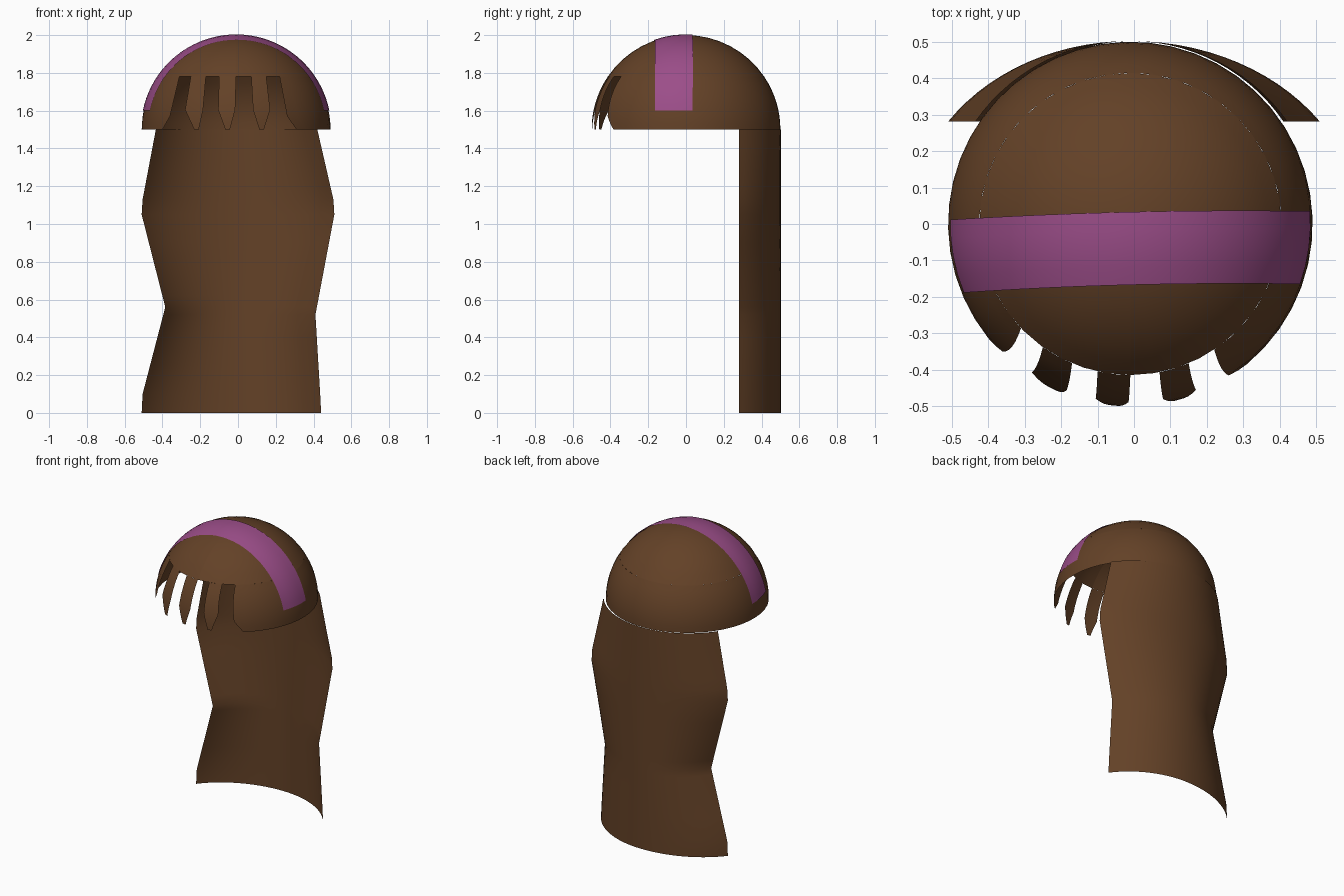
import bpy, math

if "Cube" in bpy.data.objects:
    bpy.data.objects.remove(bpy.data.objects["Cube"])

R, CX, CZ = 0.5, -0.01, 1.5      # cap sphere radius and centre


def material(name, rgb):
    m = bpy.data.materials.new(name)
    m.diffuse_color = (*rgb, 1)
    m.use_nodes = True
    m.node_tree.nodes["Principled BSDF"].inputs["Base Color"].default_value = m.diffuse_color
    return m


brown = material("brown hair", (0.125, 0.053, 0.02))
purple = material("purple band", (0.33, 0.075, 0.25))


def sheet(name, nu, nv, fn, mat):
    """Smooth surface from fn(u, v); u runs anticlockwise seen from above, v runs downwards."""
    verts = [fn(i / nu, j / nv) for j in range(nv + 1) for i in range(nu + 1)]
    w = nu + 1
    faces = [(j * w + i, (j + 1) * w + i, (j + 1) * w + i + 1, j * w + i + 1)
             for j in range(nv) for i in range(nu)]
    me = bpy.data.meshes.new(name)
    me.from_pydata(verts, [], faces)
    me.validate()
    me.materials.append(mat)
    for p in me.polygons:
        p.use_smooth = True
    ob = bpy.data.objects.new(name, me)
    bpy.context.collection.objects.link(ob)
    bpy.context.view_layer.objects.active = ob
    ob.select_set(True)
    bpy.ops.object.shade_smooth_by_angle(angle=math.radians(40))
    ob.select_set(False)
    return ob


def interp(table, z):
    """Linear lookup in a list of (z, value) with z falling."""
    for (z0, a), (z1, b) in zip(table, table[1:]):
        if z >= z1:
            return a + (b - a) * (z0 - z) / (z0 - z1)
    return table[-1][1]


def ring(z):
    return math.sqrt(max(R * R - (z - CZ) ** 2, 1e-8))


def on_cap(t, z):
    """Point on the cap; t = 0 is the front, growing towards +x."""
    r = ring(z)
    return (CX + r * math.sin(t), -r * math.cos(t), z)


def front_angle(x, z):
    return math.asin((x - CX) / ring(z))


Z_CUT = 1.78                      # height where the fringe begins
E_CUT = math.asin((Z_CUT - CZ) / R)

# Crown of the cap above the fringe
sheet("hair_crown", 40, 8, lambda u, v: on_cap(
    u * math.tau, CZ + R * math.sin(math.pi / 2 - v * (math.pi / 2 - E_CUT))), brown)

# Sides and back of the cap
right_edge = [(1.78, 0.22), (1.57, 0.26), (1.5, 0.31)]
left_edge = [(1.78, -0.31), (1.57, -0.36), (1.5, -0.40)]


def cap_side(u, v):
    z = Z_CUT - v * (Z_CUT - CZ)
    a = front_angle(interp(right_edge, z), z)
    b = math.tau + front_angle(interp(left_edge, z), z)
    return on_cap(a + u * (b - a), z)


sheet("hair_cap_side", 36, 8, cap_side, brown)

# Pointed fringe strands: left and right at the top, at the shoulder, and tip
for n, (l0, r0, l1, r1, tip) in enumerate([
        (-0.25, -0.17, -0.28, -0.185, -0.22),
        (-0.10, -0.01, -0.105, -0.015, -0.055),
        (0.07, 0.15, 0.08, 0.17, 0.125)]):
    L = [(1.78, l0), (1.605, l1), (1.5, tip - 0.012)]
    Rr = [(1.78, r0), (1.605, r1), (1.5, tip + 0.012)]

    def strand(u, v):
        z = Z_CUT - v * (Z_CUT - CZ)
        x = interp(L, z) * (1 - u) + interp(Rr, z) * u
        return on_cap(front_angle(x, z), z)
    sheet(f"fringe_strand_{n + 1}", 2, 8, strand, brown)


# Head band: thin strip over the crown from side to side
def band(u, v):
    a = math.radians(12) + u * math.radians(156)
    x = math.cos(a)
    mid = -0.075 + 0.012 * x - 0.01 * x * x + 0.008
    y = mid + 0.1 - 0.2 * (1 - v)
    r = math.sqrt((R + 0.004) ** 2 - y * y)
    # ends stay level at z = 1.6
    low = math.asin(0.1 / r)
    a = low + u * (math.pi - 2 * low)
    return (CX + r * math.cos(a), y, CZ + r * math.sin(a))


def band_flipped(u, v):
    return band(u, 1 - v)


sheet("head_band", 40, 4, band_flipped, purple)

# Long back hair: an arc whose left and right edges follow two outlines
right_out = [(1.5, 0.42), (1.13, 0.505), (1.05, 0.51), (0.52, 0.41), (0.1, 0.435), (0, 0.44)]
left_out = [(1.5, 0.435), (1.13, 0.505), (1.05, 0.51), (0.56, 0.385), (0.1, 0.505), (0, 0.51)]
levels = [1.5, 1.4, 1.3, 1.2, 1.13, 1.05, 0.9, 0.75, 0.62, 0.56, 0.52, 0.4, 0.25, 0.1, 0]
HALF = math.radians(56)


def back_hair(u, v):
    z = levels[round(v * (len(levels) - 1))]
    a = (2 * u - 1) * HALF               # u = 0 is the right edge
    s = -math.sin(a) / math.sin(HALF)
    half = interp(right_out, z) - CX if s > 0 else interp(left_out, z) + CX
    return (CX + s * half, 0.502 * math.cos(a), z)


sheet("back_hair", 28, len(levels) - 1, back_hair, brown)
